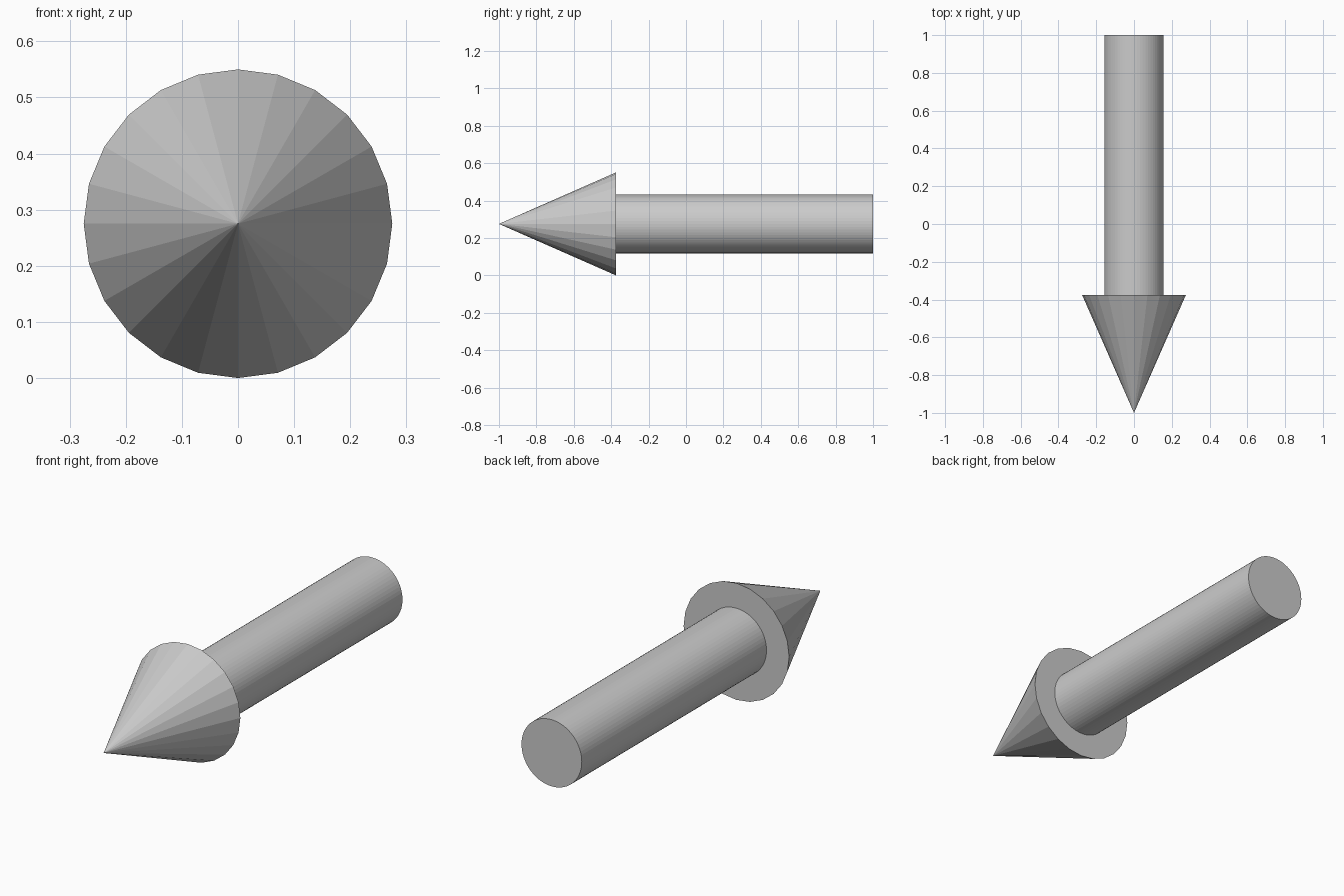
import bpy
from math import pi

if "Cube" in bpy.data.objects:
    bpy.data.objects.remove(bpy.data.objects["Cube"])

RADIUS = 0.275      # arrowhead radius, also the axis height
HEAD_BASE = -0.375  # y where the head meets the shaft


def along_y(name, sides, r_back, r_front, y_front, y_back):
    """Capped round part lying along y."""
    bpy.ops.mesh.primitive_cone_add(
        vertices=sides, radius1=r_back, radius2=r_front, depth=y_back - y_front,
        location=(0, (y_front + y_back) / 2, RADIUS), rotation=(pi / 2, 0, 0))
    obj = bpy.context.object
    obj.name = name
    return obj


# Faceted pointed head
along_y("arrow_head", 24, RADIUS, 0, -1.0, HEAD_BASE)

# Round shaft
along_y("arrow_shaft", 64, 0.157, 0.157, HEAD_BASE, 1.0)
